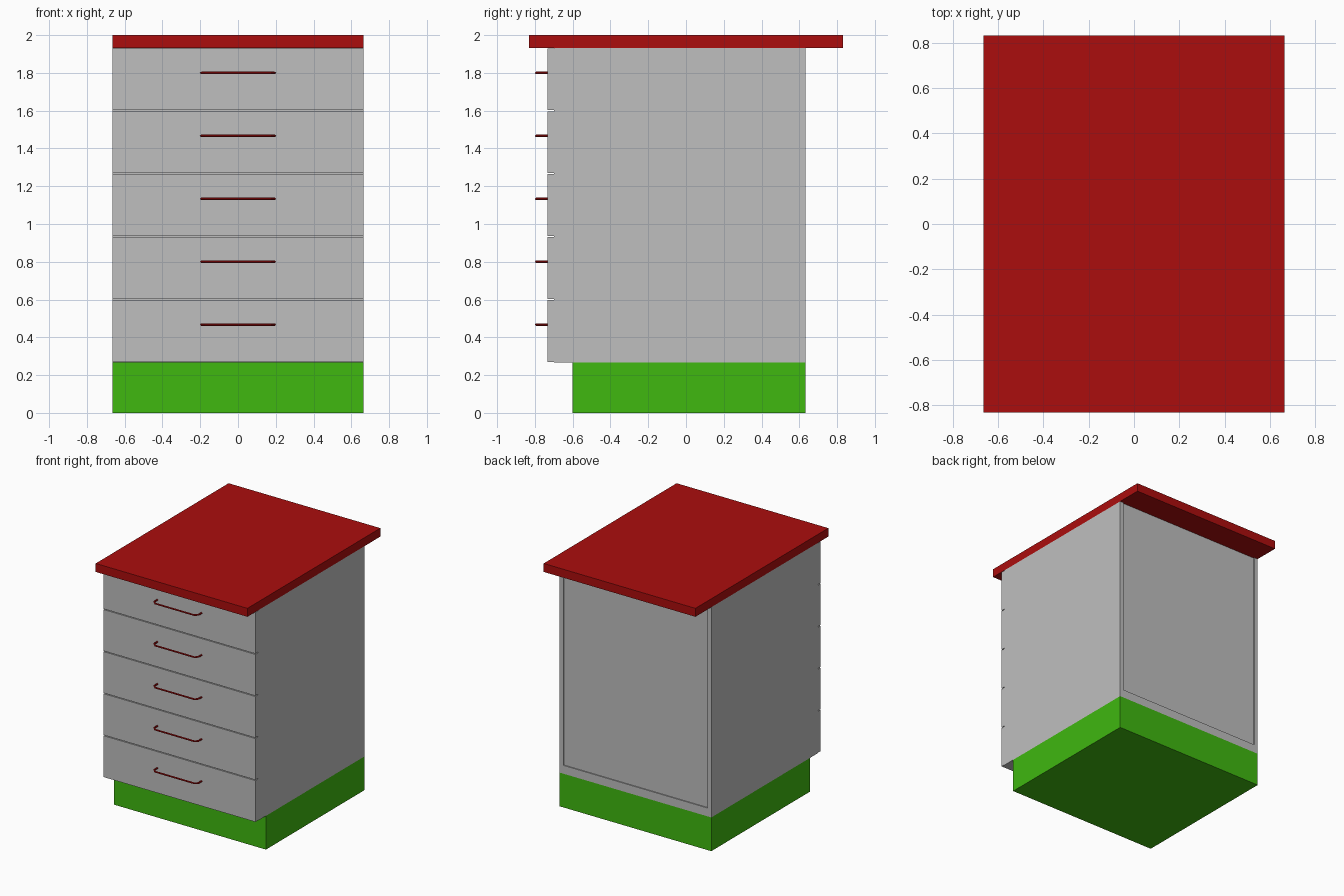
import bpy

if "Cube" in bpy.data.objects:
    bpy.data.objects.remove(bpy.data.objects["Cube"], do_unlink=True)


def material(name, r, g, b):
    m = bpy.data.materials.new(name)
    m.use_nodes = True
    m.diffuse_color = (r, g, b, 1)
    m.node_tree.nodes["Principled BSDF"].inputs["Base Color"].default_value = (r, g, b, 1)
    return m


RED = material("red", 0.41, 0.004, 0.004)
GREY = material("light grey", 0.52, 0.52, 0.52)
GREEN = material("green", 0.05, 0.48, 0.005)


def box(name, mat, x, y, z):
    """Box from (min, max) pairs on each axis."""
    bpy.ops.mesh.primitive_cube_add(size=1)
    ob = bpy.context.object
    ob.name = name
    ob.location = [(a + b) / 2 for a, b in (x, y, z)]
    ob.scale = [b - a for a, b in (x, y, z)]
    bpy.ops.object.transform_apply(location=True, rotation=False, scale=True)
    ob.data.materials.append(mat)
    return ob


W = 0.665            # half width
BOARD = 0.033        # board thickness
BASE, TOP = 0.267, 1.933
FRONT, BACK = -0.7, 0.633

# Plinth and worktop
box("plinth", GREEN, (-W, W), (-0.6, BACK), (0, BASE))
box("worktop", RED, (-W, W), (-0.832, 0.832), (TOP, 2))

# Carcass: sides, bottom and a slightly recessed back
for side, s in (("left", 1), ("right", -1)):
    x = sorted((s * W, s * (W - BOARD)))
    box(side + "_side", GREY, x, (FRONT, BACK), (BASE, TOP))
inner = (BOARD - W, W - BOARD)
box("bottom_panel", GREY, inner, (FRONT, BACK), (BASE, BASE + 2 * BOARD))
box("carcass_core", GREY, inner, (FRONT, BACK - 0.008), (BASE + 2 * BOARD, TOP))


def handle(name, z):
    """Bent rod with chamfered corners."""
    half, back, out, c = 0.194, -0.733, -0.793, 0.022
    points = [(-half, back), (-half, out + c), (c - half, out),
              (half - c, out), (half, out + c), (half, back)]
    cu = bpy.data.curves.new(name, "CURVE")
    cu.dimensions = "3D"
    cu.bevel_depth = 0.0065
    cu.bevel_resolution = 2
    cu.use_fill_caps = True
    sp = cu.splines.new("POLY")
    sp.points.add(len(points) - 1)
    for p, (x, y) in zip(sp.points, points):
        p.co = (x, y, z, 1)
    cu.materials.append(RED)
    ob = bpy.data.objects.new(name, cu)
    bpy.context.collection.objects.link(ob)
    bpy.ops.object.select_all(action="DESELECT")
    ob.select_set(True)
    bpy.context.view_layer.objects.active = ob
    bpy.ops.object.convert(target="MESH")
    bpy.ops.object.shade_smooth_by_angle()


# Five drawer fronts with narrow gaps, each with a handle
COUNT, GAP = 5, 0.003
pitch = (TOP - BASE) / COUNT
for i in range(COUNT):
    low = BASE + i * pitch
    box(f"drawer_front_{i + 1}", GREY, (-W, W), (-0.733, FRONT),
        (low + GAP, low + pitch - GAP))
    handle(f"drawer_handle_{i + 1}", low + 0.6 * pitch)
